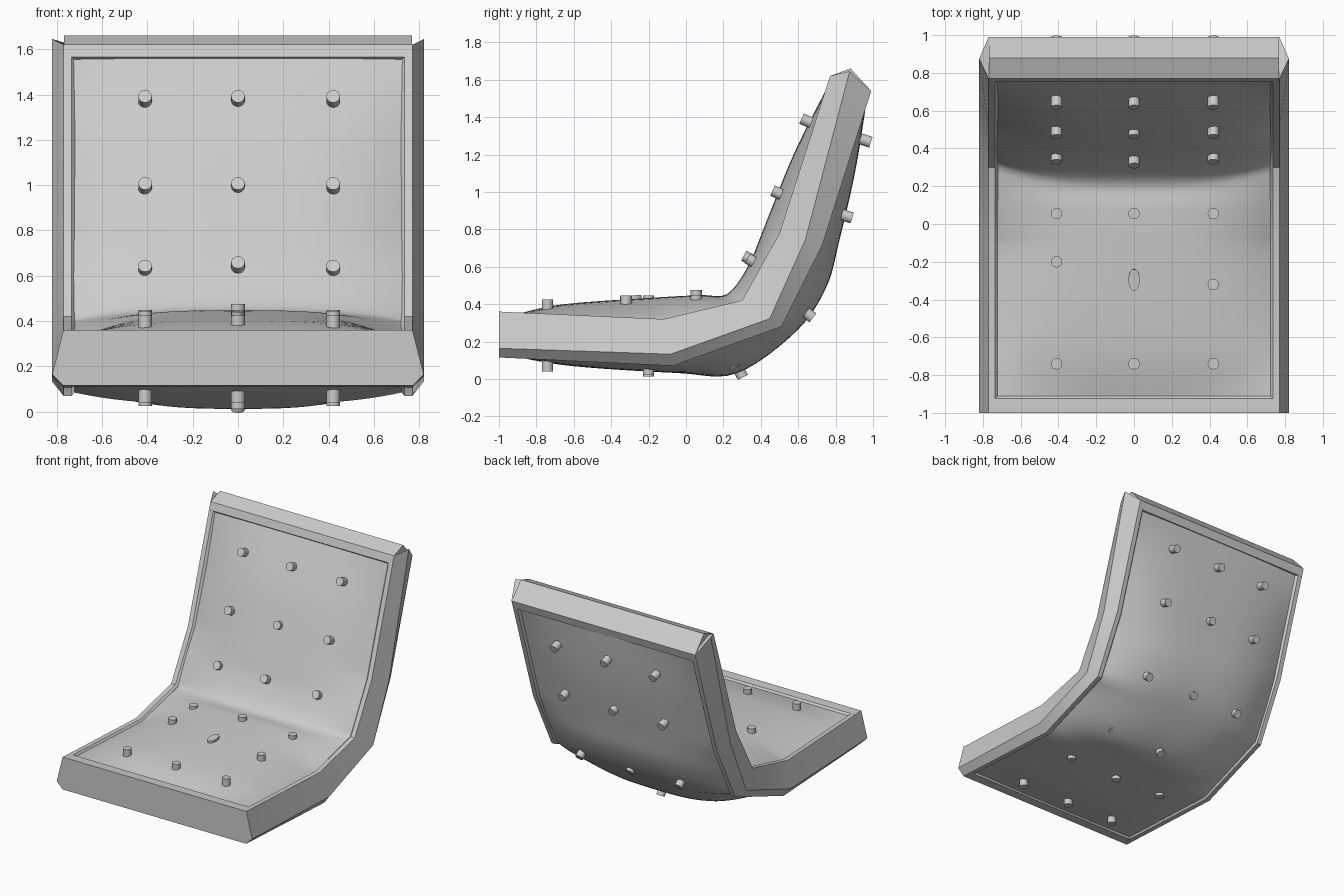
import bpy, bmesh, math
from mathutils import Vector

if "Cube" in bpy.data.objects:
    bpy.data.objects.remove(bpy.data.objects["Cube"])


def make_object(name, bm, angle=35):
    bmesh.ops.recalc_face_normals(bm, faces=bm.faces)
    me = bpy.data.meshes.new(name)
    bm.to_mesh(me)
    bm.free()
    ob = bpy.data.objects.new(name, me)
    bpy.context.collection.objects.link(ob)
    bpy.ops.object.select_all(action='DESELECT')
    ob.select_set(True)
    bpy.context.view_layer.objects.active = ob
    bpy.ops.object.shade_smooth_by_angle(angle=math.radians(angle))
    return ob


def bridge(bm, rings, cap=True):
    n = len(rings[0])
    for a, b in zip(rings, rings[1:]):
        for i in range(n):
            j = (i + 1) % n
            bm.faces.new((a[i], a[j], b[j], b[i]))
    if cap:
        bm.faces.new(rings[0])
        bm.faces.new(rings[-1])


# Side rails: chamfered section swept along the bent seat line
# Each station: upper edge, lower edge (y, z), depth of the widest line
stations = [((-1, .36), (-1, .115), .8), ((-.12, .32), (-.07, .07), .75),
            ((.3, .42), (.51, .28), .7), ((.5, .78), (.73, .72), .6),
            ((.77, 1.62), (.99, 1.54), .5)]
for side, name in ((-1, "rail_left"), (1, "rail_right")):
    bm = bmesh.new()
    rings = []
    for k, (u, l, tm) in enumerate(stations):
        u, l = Vector(u), Vector(l)
        section = [(.735, 0), (.77, 0), (.82, tm), (.77, 1), (.735, 1),
                   (.72, .93), (.72, .07)]
        ring = []
        for x, t in section:
            p = u.lerp(l, t)
            if k == len(stations) - 1 and x == .82:
                p = Vector((.875, 1.645))
            ring.append(bm.verts.new((side * x, p.x, p.y)))
        rings.append(ring)
    bridge(bm, rings)
    make_object(name, bm)


# Front and top bars: profile across the width
def bar(name, profile, half):
    bm = bmesh.new()
    bridge(bm, [[bm.verts.new((s * half, y, z)) for y, z in profile] for s in (-1, 1)])
    make_object(name, bm)


bar("front_bar", [(-1, .36), (-.925, .357), (-.91, .34), (-.91, .13),
                  (-.925, .112), (-1, .115)], .765)
bar("top_bar", [(.77, 1.62), (.88, 1.66), (.99, 1.54), (.972, 1.48),
                (.95, 1.48), (.768, 1.55), (.752, 1.565)], .768)


# Padded surfaces: rim line blended into a bulging centre line
def along(points, f, smooth):
    i = min(int(f), len(points) - 2)
    t = f - i
    p = [Vector(points[max(0, min(len(points) - 1, i + d))]) for d in (-1, 0, 1, 2)]
    if not smooth:
        return p[1].lerp(p[2], t)
    return (2 * p[1] + (p[2] - p[0]) * t + (2 * p[0] - 5 * p[1] + 4 * p[2] - p[3]) * t ** 2
            + (3 * p[1] - p[0] - 3 * p[2] + p[3]) * t ** 3) / 2


def pad(name, rim, centre, nu=32, sub=6):
    bm = bmesh.new()
    rows = []
    for k in range((len(rim) - 1) * sub + 1):
        e, c = along(rim, k / sub, False), along(centre, k / sub, True)
        row = []
        for i in range(nu + 1):
            a = 2 * i / nu - 1
            p = e.lerp(c, 1 - abs(a) ** 3)
            row.append(bm.verts.new((.725 * a, p.x, p.y)))
        rows.append(row)
    for a, b in zip(rows, rows[1:]):
        for i in range(nu):
            bm.faces.new((a[i], a[i + 1], b[i + 1], b[i]))
    return make_object(name, bm, 60)


pad("pad_upper",
    [(-.91, .342), (-.65, .33), (-.12, .305), (.1, .357), (.31, .405), (.41, .595),
     (.515, .777), (.655, 1.2), (.76, 1.555)],
    [(-.91, .345), (-.65, .4), (-.12, .438), (.08, .448), (.22, .455), (.33, .6),
     (.425, .83), (.575, 1.2), (.755, 1.56)])
pad("pad_lower",
    [(-.91, .125), (-.6, .11), (-.07, .085), (.22, .19), (.5, .29), (.61, .5),
     (.715, .722), (.845, 1.135), (.955, 1.485)],
    [(-.91, .118), (-.6, .068), (-.05, .032), (.27, .03), (.59, .255), (.75, .49),
     (.82, .74), (.905, 1.11), (.965, 1.48)])


# Buttons: short studs standing on the pads, tilted about x
def button(name, x, y, z, tilt, stretch=1, height=.06):
    bpy.ops.mesh.primitive_cylinder_add(vertices=20, radius=.03, depth=height,
                                        location=(x, y, z), rotation=(math.radians(tilt), 0, 0))
    ob = bpy.context.object
    ob.name = name
    ob.scale.y = stretch
    bpy.ops.object.shade_smooth_by_angle(angle=math.radians(35))


for i, x in enumerate((-.41, 0, .42)):
    mid = i == 1
    upper = [(-.74, .395, 0), (.055, .445 if mid else .42, 0),
             (.335 if mid else .355, .645 if mid else .63, 62), (.49, .995, 66), (.645, 1.38, 66)]
    lower = [(-.74, .07, 0), (-.2, .042 if mid else .055, 0),
             (.29 if mid else .25, .035 if mid else .09, 28),
             (.655, .345, 52), (.86, .87, 72), (.96, 1.275, 72)]
    for k, (y, z, t) in enumerate(upper):
        button(f"button_upper_{i}_{k}", x, y, z, t)
    for k, (y, z, t) in enumerate(lower):
        button(f"button_lower_{i}_{k}", x, y, z, t)
button("button_seat_left", -.41, -.2, .415, 0)
button("button_seat_right", .42, -.32, .415, 0)
button("button_seat_middle", 0, -.295, .43, 5, 1.9, .03)
